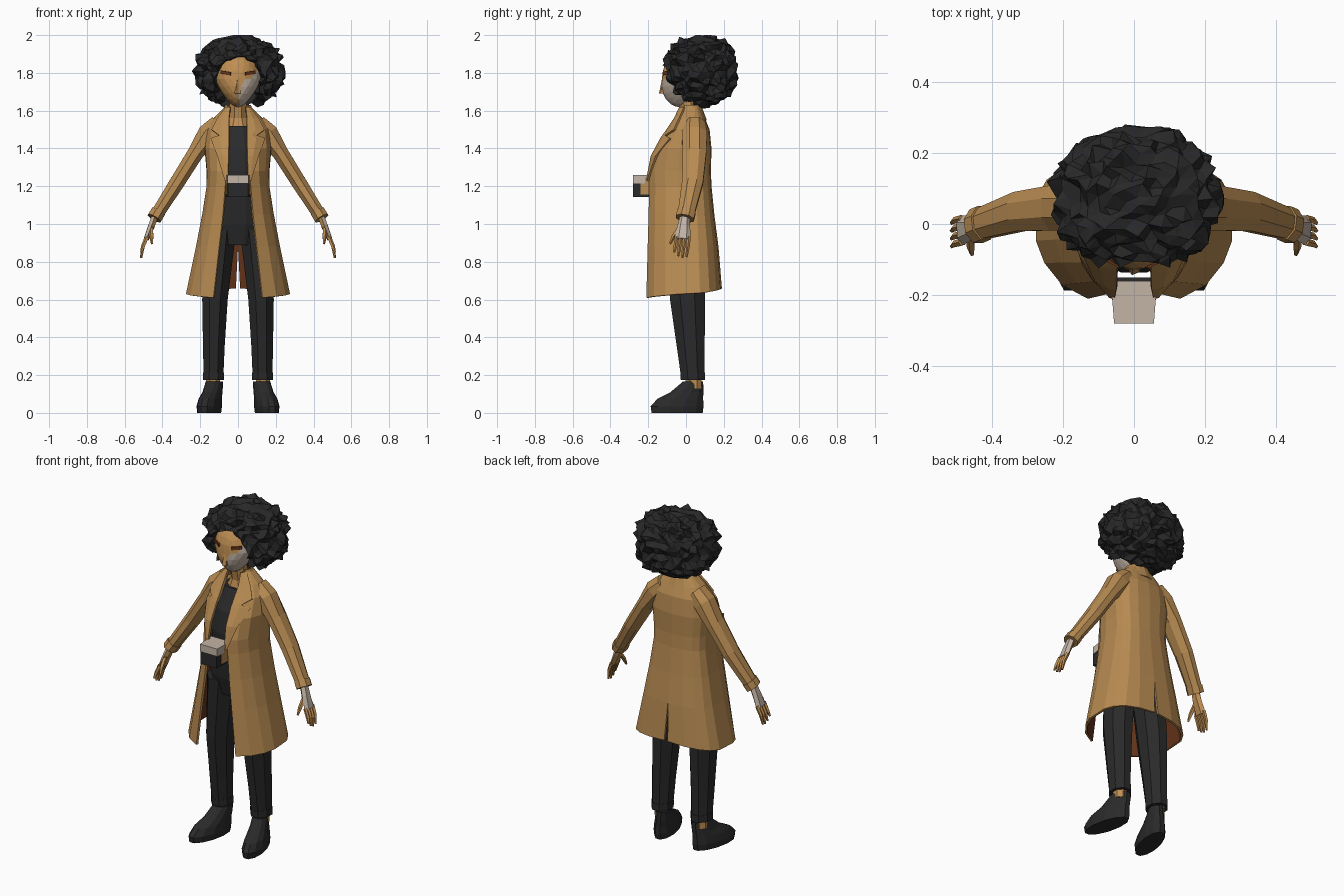
import bpy, bmesh, math, random
from mathutils import Vector

random.seed(7)
cube = bpy.data.objects.get("Cube")
if cube:
    bpy.data.objects.remove(cube, do_unlink=True)


def material(name, *rgb):
    m = bpy.data.materials.new(name)
    m.use_nodes = True
    m.diffuse_color = (*rgb, 1)
    m.node_tree.nodes["Principled BSDF"].inputs["Base Color"].default_value = (*rgb, 1)
    return m


tan = material("tan cloth", 0.48, 0.26, 0.085)
skin = material("warm skin", 0.52, 0.27, 0.085)
pale = material("pale patch", 0.55, 0.46, 0.38)
lining = material("brown lining", 0.13, 0.035, 0.01)
black = material("black cloth", 0.023, 0.023, 0.024)
hair_mat = material("black hair", 0.021, 0.021, 0.022)


def finish(name, bm, mats, mirror=False, thick=0):
    me = bpy.data.meshes.new(name)
    bm.to_mesh(me)
    bm.free()
    ob = bpy.data.objects.new(name, me)
    bpy.context.collection.objects.link(ob)
    for m in mats:
        me.materials.append(m)
    if mirror:
        mod = ob.modifiers.new("mirror", "MIRROR")
        mod.merge_threshold = 0.002
    if thick:
        mod = ob.modifiers.new("thickness", "SOLIDIFY")
        mod.thickness = thick
        mod.offset = -1
        mod.material_offset = len(mats) - 1
    return ob


def tube(name, path, mats, n=8, level=False, mirror=False, rule=None):
    """Loft of ellipses; path holds (x, y, z, radius across, radius in depth)."""
    bm = bmesh.new()
    pts = [Vector(p[:3]) for p in path]
    rings = []
    for i, p in enumerate(path):
        t = pts[min(i + 1, len(pts) - 1)] - pts[max(i - 1, 0)]
        t = Vector((0, 0, 1)) if level else t.normalized()
        u = Vector((0, 1, 0)).cross(t).normalized()
        v = t.cross(u)
        ring = []
        for k in range(n):
            a = math.tau * (k + 0.5) / n
            ring.append(bm.verts.new(pts[i] + u * p[3] * math.cos(a) + v * p[4] * math.sin(a)))
        rings.append(ring)
    for r, s in zip(rings, rings[1:]):
        for k in range(n):
            bm.faces.new((r[k], r[(k + 1) % n], s[(k + 1) % n], s[k]))
    bm.faces.new(rings[0][::-1])
    bm.faces.new(rings[-1])
    bmesh.ops.recalc_face_normals(bm, faces=bm.faces)
    for f in bm.faces:
        f.material_index = int(rule(f)) if rule else 0
    return finish(name, bm, mats, mirror)


def sheet(name, rows, mats, mirror=True, thick=0.012):
    bm = bmesh.new()
    grid = [[bm.verts.new(p) for p in row] for row in rows]
    for r, s in zip(grid, grid[1:]):
        for i in range(len(r) - 1):
            bm.faces.new((r[i], r[i + 1], s[i + 1], s[i]))
    return finish(name, bm, mats, mirror, thick)


# Coat: height, half width, front y, back y, half opening
COAT = [(0.64, 0.278, -0.21, 0.19, 0.13), (0.88, 0.225, -0.203, 0.172, 0.10),
        (1.05, 0.192, -0.198, 0.15, 0.08), (1.2, 0.168, -0.195, 0.135, 0.068),
        (1.28, 0.168, -0.195, 0.132, 0.06), (1.4, 0.178, -0.16, 0.135, 0.055),
        (1.5, 0.168, -0.09, 0.125, 0.05), (1.56, 0.13, -0.05, 0.10, 0.05),
        (1.62, 0.07, -0.02, 0.075, 0.045)]
POWER = 0.8


def coat_at(z):
    for lo, hi in zip(COAT, COAT[1:]):
        if z <= hi[0]:
            break
    t = (z - lo[0]) / (hi[0] - lo[0])
    return [a + (b - a) * t for a, b in zip(lo, hi)]


def coat_front(x, z):
    _, w, yf, yb, gap = coat_at(z)
    depth = lambda d: (1 - min(d / w, 0.98) ** (2 / POWER)) ** (POWER / 2)
    mid = 0.03
    return mid + (yf - mid) * depth(x) / depth(gap)


rows = []
for z, w, yf, yb, gap in COAT:
    start = math.asin((gap / w) ** (1 / POWER))
    row = []
    for i in range(9):
        a = start + (math.pi - start) * i / 8
        x = w * max(math.sin(a), 0) ** POWER
        c = math.cos(a)
        y = coat_front(x, z) if c > 0 else 0.03 + (yb - 0.03) * abs(c) ** POWER
        hem = (i / 8 - 0.6) * 0.05 if z < 0.7 else 0
        if i == 8:
            x = 0.012 if z < 0.7 else 0  # back vent
        row.append((x, y, z + hem))
    rows.append(row)
sheet("coat", rows, [tan, lining])

# Lapels and collar: height, inner x, outer x
LAPEL = [(1.23, 0.055, 0.07), (1.36, 0.05, 0.11), (1.455, 0.048, 0.145),
         (1.47, 0.048, 0.10), (1.5, 0.048, 0.14), (1.56, 0.048, 0.11), (1.62, 0.042, 0.066)]
sheet("lapel", [[(x, coat_front(x, z) - 0.014, z) for x in (a, (a + b) / 2, b)]
                for z, a, b in LAPEL], [tan])
collar = []
for z, w, d in ((1.55, 0.10, 0.085), (1.63, 0.07, 0.055)):
    collar.append([(w * math.sin(a), 0.025 - d * math.cos(a), z)
                   for a in (0.9 + (math.pi - 0.9) * i / 5 for i in range(6))])
sheet("collar", collar, [tan])

# Sleeves with cuffs
tube("sleeve", [(0.10, 0.045, 1.53, 0.055, 0.06), (0.155, 0.045, 1.475, 0.065, 0.072),
                (0.225, 0.045, 1.375, 0.046, 0.068), (0.322, 0.035, 1.22, 0.043, 0.06),
                (0.43, 0.0, 1.05, 0.037, 0.047), (0.44, -0.005, 1.03, 0.038, 0.048)],
     [tan], mirror=True)
tube("cuff", [(0.422, 0.003, 1.065, 0.042, 0.052), (0.443, -0.006, 1.03, 0.042, 0.052)],
     [tan], mirror=True)

# Hands
outer = lambda f: f.normal.x > 0.35
tube("hand", [(0.44, -0.005, 1.04, 0.02, 0.027), (0.458, -0.012, 0.99, 0.02, 0.034),
              (0.485, -0.018, 0.92, 0.016, 0.043)], [skin, pale], n=6, mirror=True, rule=outer)
for i in range(4):
    y = 0.015 - i * 0.022
    tip = (0.825, 0.82, 0.83, 0.85)[i]
    tube(f"finger_{i + 1}", [(0.482, y, 0.93, 0.012, 0.011), (0.503, y - 0.005, 0.88, 0.011, 0.01),
                             (0.512, y - 0.012, tip, 0.006, 0.006)], [skin], n=5, mirror=True)
tube("thumb", [(0.46, -0.03, 0.98, 0.013, 0.013), (0.458, -0.065, 0.935, 0.012, 0.012),
               (0.455, -0.085, 0.895, 0.006, 0.006)], [skin], n=5, mirror=True)

# Shirt, trousers, ankles
tube("shirt", [(0, -0.01, 1.14, 0.14, 0.125), (0, -0.015, 1.28, 0.145, 0.125),
               (0, -0.005, 1.4, 0.145, 0.11), (0, 0.02, 1.52, 0.10, 0.072)],
     [black], n=12, level=True)
tube("trouser_hips", [(0, 0, 0.89, 0.13, 0.09), (0, -0.005, 1.0, 0.165, 0.115),
                      (0, -0.01, 1.18, 0.145, 0.13)], [black], n=12, level=True)
tube("trouser_leg", [(0.13, 0.037, 0.175, 0.056, 0.066), (0.128, 0.025, 0.35, 0.062, 0.08),
                     (0.122, 0.008, 0.6, 0.073, 0.1), (0.092, 0.0, 0.97, 0.09, 0.11)],
     [black], level=True, mirror=True)
tube("trouser_cuff", [(0.13, 0.037, 0.175, 0.06, 0.07), (0.13, 0.035, 0.215, 0.06, 0.071)],
     [black], level=True, mirror=True)
tube("ankle", [(0.132, 0.04, 0.13, 0.04, 0.045), (0.132, 0.04, 0.2, 0.04, 0.045)],
     [skin], level=True, mirror=True)

# Shoes, toes turned outward
shoe = tube("shoe", [(0.145, -0.047, 0, 0.058, 0.14), (0.145, -0.047, 0.035, 0.062, 0.145),
                     (0.143, -0.03, 0.075, 0.057, 0.125), (0.138, 0.005, 0.11, 0.05, 0.09),
                     (0.134, 0.037, 0.165, 0.045, 0.056)], [black], n=12, level=True, mirror=True)
for v in shoe.data.vertices:
    v.co.x -= (v.co.y + 0.01) * 0.2

# Belt pouch: dark body, pale flap, tan back section
for name, mat, x, y, z, sx, sy, sz in (
        ("pouch_body", black, 0, -0.215, 1.18, 0.125, 0.13, 0.075),
        ("pouch_flap", pale, 0, -0.22, 1.237, 0.13, 0.12, 0.045),
        ("pouch_back", tan, 0, -0.205, 1.2, 0.134, 0.07, 0.09)):
    bm = bmesh.new()
    bmesh.ops.create_cube(bm, size=1)
    for v in bm.verts:
        taper = 0.86 if v.co.y < 0 else 1
        v.co = Vector((x + v.co.x * sx * taper, y + v.co.y * sy, z + v.co.z * sz))
    finish(name, bm, [mat])

# Neck and head
tube("neck", [(0, 0.015, 1.49, 0.085, 0.065), (0, 0.02, 1.56, 0.052, 0.05),
              (0, 0.0, 1.68, 0.045, 0.05)], [skin], level=True)
bm = bmesh.new()
bmesh.ops.create_icosphere(bm, subdivisions=3, radius=1)
for v in bm.verts:
    c = v.co
    jaw = 1 - 0.4 * max(-c.z, 0)
    v.co = Vector((c.x * 0.122 * jaw, -0.01 + c.y * 0.118 - 0.02 * max(-c.z, 0), 1.768 + c.z * 0.15))
for f in bm.faces:
    c = f.calc_center_median()
    f.material_index = int(c.x > 0.005 and c.z < 1.72 + c.x and c.y < 0.03)
finish("head", bm, [skin, pale])
tube("nose", [(0, -0.12, 1.69, 0.02, 0.025), (0, -0.118, 1.71, 0.017, 0.022),
              (0, -0.115, 1.78, 0.01, 0.01)], [skin], n=5, level=True)

# Eyes as thin plates
sheet("eye", [[(x, -0.131 + 0.55 * (x - 0.03), z + 0.15 * (x - 0.03)) for x in (0.04, 0.068, 0.092)]
              for z in (1.785, 1.803)], [lining], thick=0.008)

# Hair: ragged faceted mass with an opening around the face
bm = bmesh.new()
bmesh.ops.create_icosphere(bm, subdivisions=4, radius=1)
box = lambda t: math.copysign(abs(t) ** 0.88, t)
for v in bm.verts:
    c = v.co.copy()
    k = random.uniform(0.87, 1.06)
    jitter = [random.uniform(-0.009, 0.009) for _ in range(3)]
    p = Vector((0.008 + box(c.x) * 0.236 * k, 0.075 + box(c.y) * 0.198 * k,
                1.808 + box(c.z) * 0.19 * k)) + Vector(jitter)
    face = (p.x / 0.115) ** 2 + ((p.z - 1.73) / 0.15) ** 2
    if p.y < 0.04 and (face < 1 or (p.z < 1.68 and abs(p.x) < 0.1)):
        p.y = 0.04
    p.z = max(1.61, min(2.0, p.z))
    v.co = p
finish("hair", bm, [hair_mat])
